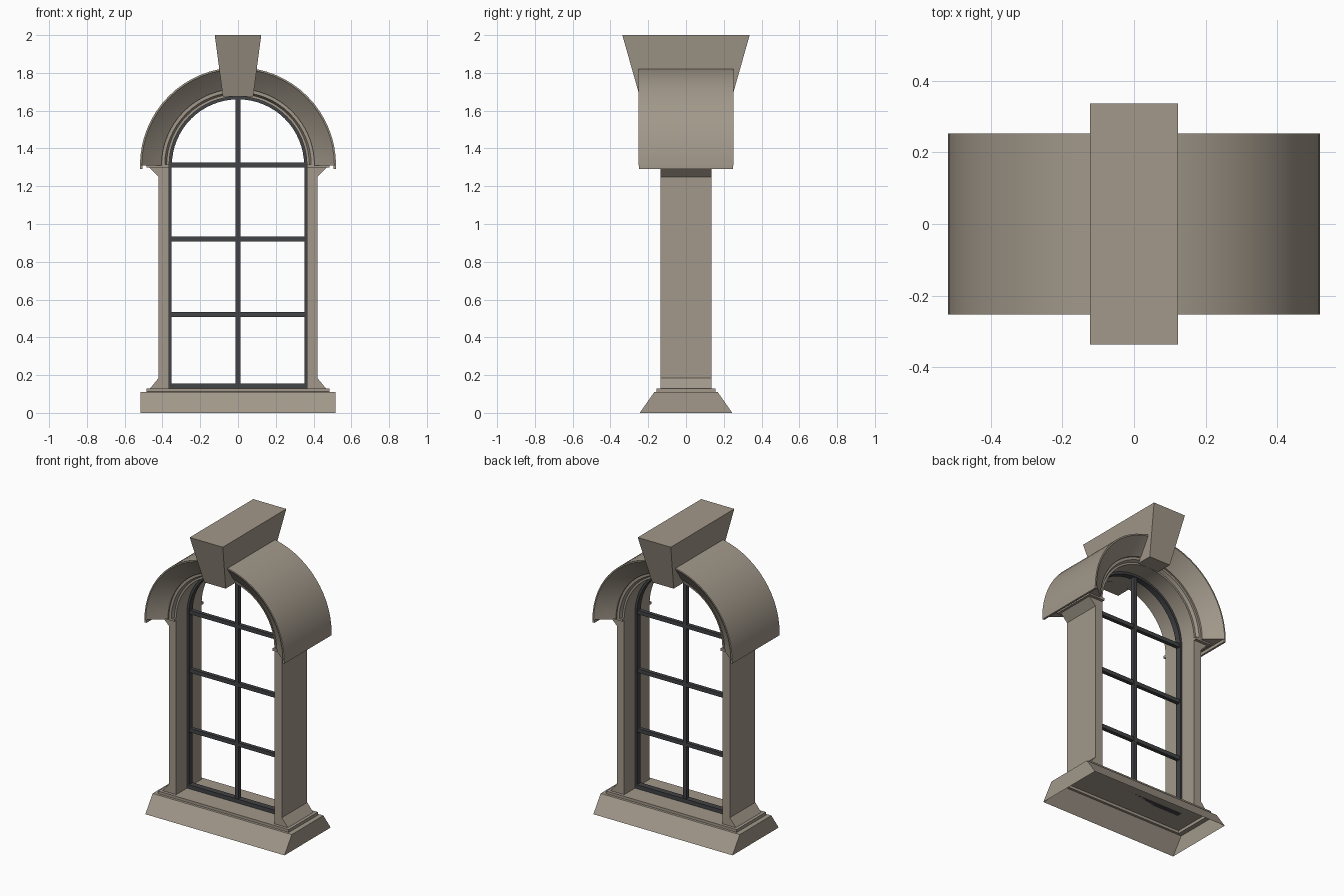
import bpy, bmesh, math

if "Cube" in bpy.data.objects:
    bpy.data.objects.remove(bpy.data.objects["Cube"])

def material(name, rgb):
    m = bpy.data.materials.new(name)
    m.diffuse_color = (*rgb, 1)
    m.use_nodes = True
    m.node_tree.nodes["Principled BSDF"].inputs["Base Color"].default_value = m.diffuse_color
    return m

STONE = material("warm stone", (0.36, 0.315, 0.255))
IRON = material("dark iron", (0.055, 0.056, 0.06))
SPRING = 1.31   # height where the arch begins

def finish(name, bm, mat):
    bmesh.ops.recalc_face_normals(bm, faces=bm.faces[:])
    me = bpy.data.meshes.new(name)
    bm.to_mesh(me)
    bm.free()
    me.materials.append(mat)
    ob = bpy.data.objects.new(name, me)
    bpy.context.collection.objects.link(ob)
    bpy.ops.object.select_all(action='DESELECT')
    ob.select_set(True)
    bpy.context.view_layer.objects.active = ob
    bpy.ops.object.shade_smooth_by_angle(angle=math.radians(30))
    return ob

def loft(bm, rings, caps=(True, True)):
    """Join closed rings of points into a skin."""
    vs = [[bm.verts.new(p) for p in r] for r in rings]
    n = len(vs[0])
    for a, b in zip(vs, vs[1:]):
        for i in range(n):
            j = (i + 1) % n
            bm.faces.new((a[i], a[j], b[j], b[i]))
    if caps[0]:
        bm.faces.new(vs[0])
    if caps[1]:
        bm.faces.new(vs[-1])

def rect(x0, x1, y, z):
    return [(x0, -y, z), (x1, -y, z), (x1, y, z), (x0, y, z)]

def box(bm, x0, x1, y, z0, z1):
    loft(bm, [rect(x0, x1, y, z0), rect(x0, x1, y, z1)])

def sweep(bm, profile, steps):
    """Carry an (r, y) profile around the half circle."""
    rings = []
    for i in range(steps + 1):
        a = math.pi * i / steps
        rings.append([(r * math.cos(a), y, SPRING + r * math.sin(a))
                      for r, y in profile])
    loft(bm, rings)

# sill: tapered plinth open underneath, with a thin step on top
bm = bmesh.new()
loft(bm, [rect(-.517, .517, .245, 0), rect(-.517, .517, .168, .11),
          rect(-.485, .485, .168, .11), rect(-.485, .485, .155, .112),
          rect(-.485, .485, .155, .13)], (False, True))
finish("sill", bm, STONE)

# columns: outward flares at foot and head, thin capital plate
for s, side in ((-1, "left"), (1, "right")):
    bm = bmesh.new()
    outline = [(.465, .13), (.42, .185), (.42, 1.25), (.47, 1.30)]
    loft(bm, [rect(s * .365, s * x, .135, z) for x, z in outline])
    finish(side + "_column", bm, STONE)
    bm = bmesh.new()
    box(bm, s * .365, s * .485, .155, 1.30, 1.316)
    finish(side + "_capital", bm, STONE)
    # lip below the outer edge of the arch
    bm = bmesh.new()
    box(bm, s * .506, s * .519, .25, 1.29, SPRING)
    finish(side + "_arch_lip", bm, STONE)

# arch: splayed moulding that widens towards the outside
half = [(.365, .135), (.378, .135), (.388, .155), (.405, .155),
        (.405, .166), (.505, .246), (.51, .252), (.519, .252)]
bm = bmesh.new()
sweep(bm, half + [(r, -y) for r, y in reversed(half)], 32)
finish("arch", bm, STONE)

# keystone
bm = bmesh.new()
loft(bm, [rect(-.08, .08, .245, 1.675), rect(-.123, .123, .337, 2.0)])
finish("keystone", bm, STONE)

# window frame: jambs, bottom rail and arched head
bm = bmesh.new()
for s in (-1, 1):
    box(bm, s * .352, s * .378, .02, .13, SPRING)
box(bm, -.36, .36, .02, .13, .156)
sweep(bm, [(.35, -.02), (.378, -.02), (.378, .02), (.35, .02)], 32)
finish("window_frame", bm, IRON)

# glazing bars
bm = bmesh.new()
box(bm, -.013, .013, .014, .14, 1.67)
for z in (.52, .92, 1.313):
    box(bm, -.36, .36, .013, z - .013, z + .013)
finish("glazing_bars", bm, IRON)
